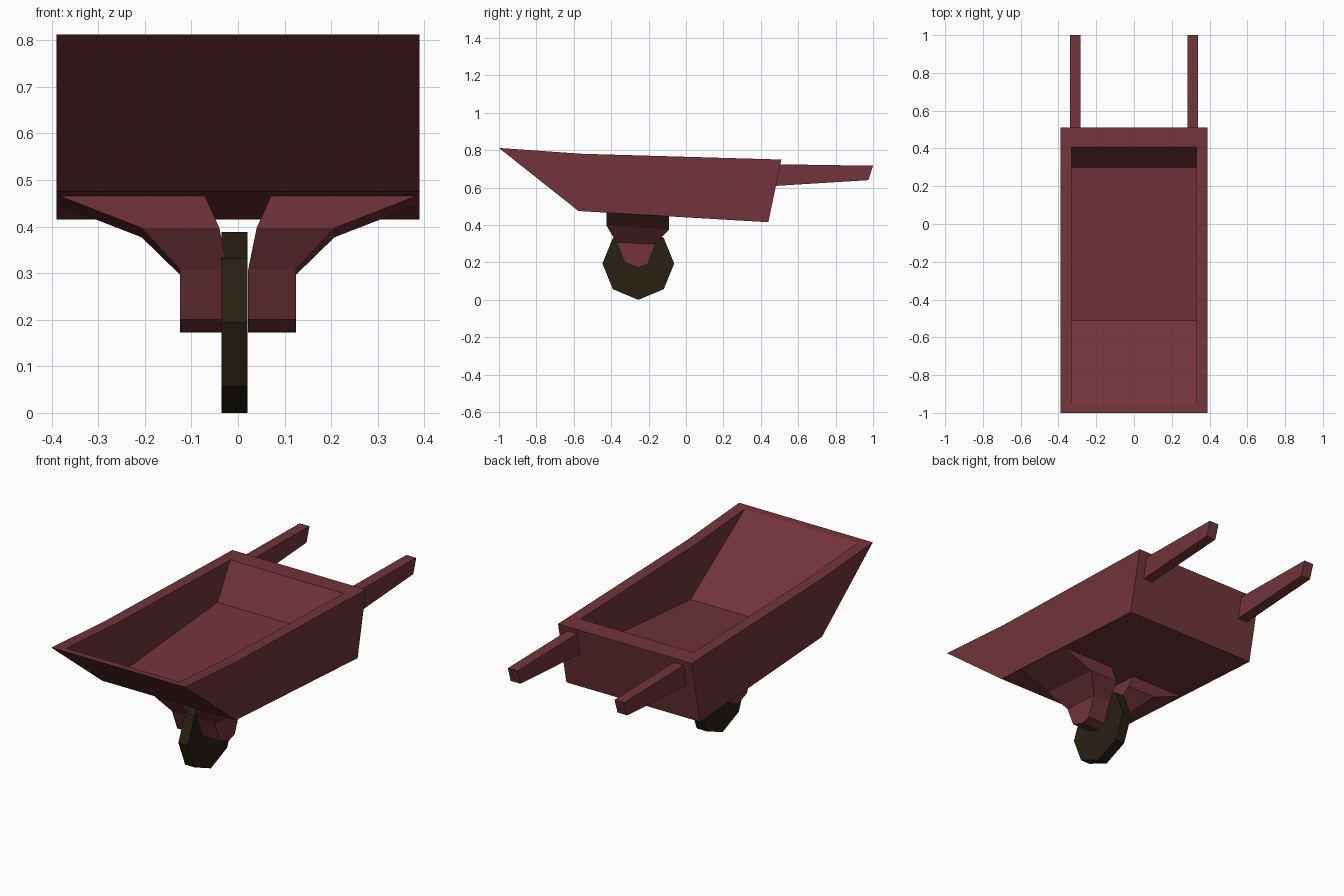
import bpy, bmesh, math

if "Cube" in bpy.data.objects:
    bpy.data.objects.remove(bpy.data.objects["Cube"])


def material(name, rgb):
    m = bpy.data.materials.new(name)
    m.diffuse_color = (*rgb, 1)
    m.use_nodes = True
    m.node_tree.nodes["Principled BSDF"].inputs["Base Color"].default_value = m.diffuse_color
    return m


wood = material("red_wood", (0.165, 0.034, 0.043))
rubber = material("dark_rubber", (0.020, 0.014, 0.006))


def loft(name, rings, mat):
    """Closed solid through a list of equally sized rings of 3D points."""
    bm = bmesh.new()
    loops = [[bm.verts.new(p) for p in r] for r in rings]
    n = len(loops[0])
    for a, b in zip(loops, loops[1:]):
        for i in range(n):
            j = (i + 1) % n
            bm.faces.new((a[i], a[j], b[j], b[i]))
    bm.faces.new(loops[0][::-1])
    bm.faces.new(loops[-1])
    bmesh.ops.recalc_face_normals(bm, faces=bm.faces)
    me = bpy.data.meshes.new(name)
    bm.to_mesh(me)
    bm.free()
    me.materials.append(mat)
    ob = bpy.data.objects.new(name, me)
    bpy.context.collection.objects.link(ob)
    return ob


def prism(name, profile, x0, x1, mat):
    """Side profile of (y, z) points extruded from x0 to x1."""
    return loft(name, [[(x, y, z) for y, z in profile] for x in (x0, x1)], mat)


# Tub: solid wedge with the hollow cut out
tub = prism("tub", [(-1, .812), (-.56, .781), (.51, .75), (.44, .415), (-.575, .475)],
            -.39, .39, wood)
hollow = prism("tub_hollow", [(-1.102, .905), (-.51, .505), (.30, .57), (.497, .905)],
               -.33, .33, wood)
hollow.hide_render = True
cut = tub.modifiers.new("hollow", 'BOOLEAN')
cut.operation = 'DIFFERENCE'
cut.solver = 'EXACT'
cut.object = hollow
bpy.context.view_layer.objects.active = tub
bpy.ops.object.modifier_apply(modifier=cut.name)
bpy.data.objects.remove(hollow)

# Wheel: eight-sided disc standing on a corner
wheel_profile = [(-.255 + .192 * math.sin(i * math.pi / 4),
                  .194 - .194 * math.cos(i * math.pi / 4)) for i in range(8)]
prism("wheel", wheel_profile, -.035, .02, rubber)


def bracket_ring(s, xi, xo, yf, zf, yb, zb):
    """Cross-section of a bracket: front pair, then back pair."""
    return [(s * xi, yf, zf), (s * xo, yf, zf), (s * xo, yb, zb), (s * xi, yb, zb)]


for side, s in (("left", -1), ("right", 1)):
    # Handle
    prism(side + "_handle", [(.47, .725), (1, .717), (.975, .64), (.46, .608)],
          s * .283, s * .34, wood)

    # Wheel bracket, flaring up to the tub
    loft(side + "_bracket", [
        bracket_ring(s, .072, .39, -.425, .468, -.09, .448),
        bracket_ring(s, .04, .207, -.425, .397, -.09, .377),
        bracket_ring(s, .022, .125, -.372, .308, -.165, .297)], wood)

    # Axle plate with a pointed foot
    prism(side + "_axle_plate", [(-.372, .308), (-.165, .297), (-.205, .19),
                                 (-.255, .173), (-.328, .2)],
          s * .022, s * .125, wood)
